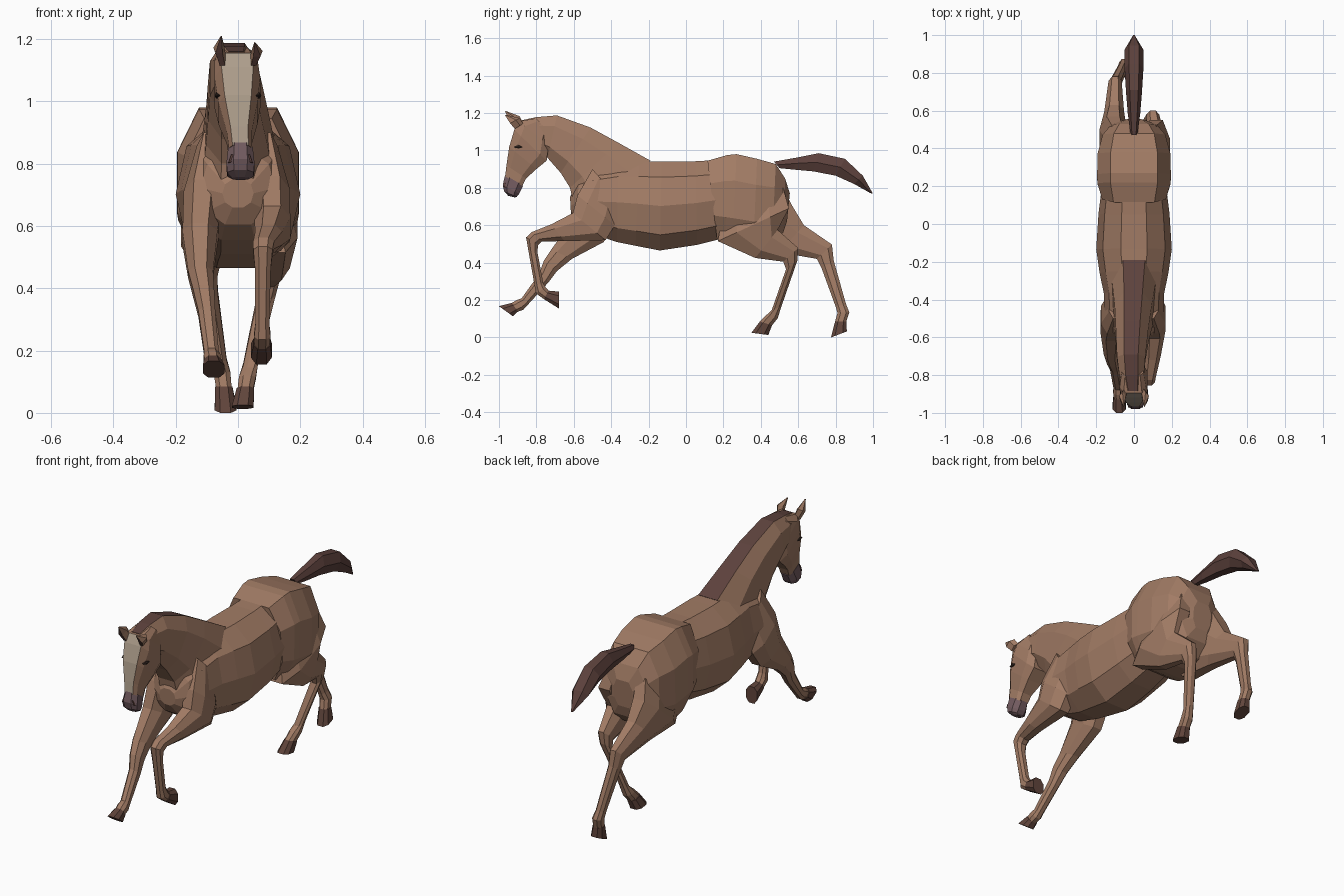
import bpy, bmesh
from math import sin, cos, pi, copysign
from mathutils import Vector


def material(name, rgb):
    m = bpy.data.materials.new(name)
    m.diffuse_color = (*rgb, 1)
    return m


COAT = material("coat", (0.36, 0.2, 0.13))
DARK = material("dark_hair", (0.11, 0.054, 0.046))
NOSE = material("muzzle_skin", (0.17, 0.105, 0.115))
HOOF = material("hoof_horn", (0.12, 0.06, 0.045))
PALE = material("pale_blaze", (0.42, 0.34, 0.26))
BLACK = material("eye_dark", (0.03, 0.018, 0.014))


def loft(name, rings, mat, n=8, power=0.85, wide=None, stripe=None, skip=0):
    """Skin rings given as (y1, z1, y2, z2, half width, x): the first point is the
    front/top outline, the second the back/bottom outline of the side profile.
    A smaller 'wide' broadens the flat strips along both outlines.
    A stripe material colours the strip of faces along the first outline."""
    bm = bmesh.new()
    loops = []
    for y1, z1, y2, z2, w, *x in rings:
        c = Vector((x[0] if x else 0, (y1 + y2) / 2, (z1 + z2) / 2))
        a = Vector((0, y1 - y2, z1 - z2)) / 2
        loop = []
        for i in range(n):
            t = 2 * pi * (i - 0.5) / n
            ca = copysign(abs(cos(t)) ** power, cos(t)) / cos(pi / n) ** power
            sa = copysign(abs(sin(t)) ** (wide or power), sin(t))
            loop.append(bm.verts.new(c + a * ca + Vector((w * sa, 0, 0))))
        loops.append(loop)
    for k, (r, s) in enumerate(zip(loops, loops[1:])):
        for i in range(n):
            j = (i + 1) % n
            f = bm.faces.new((r[i], r[j], s[j], s[i]))
            f.material_index = int(stripe is not None and i == 0 and k >= skip)
    bm.faces.new(loops[0])
    bm.faces.new(loops[-1])
    bmesh.ops.recalc_face_normals(bm, faces=bm.faces)
    me = bpy.data.meshes.new(name)
    bm.to_mesh(me)
    bm.free()
    for m in (mat, stripe):
        if m:
            me.materials.append(m)
    ob = bpy.data.objects.new(name, me)
    bpy.context.collection.objects.link(ob)
    return ob


# Barrel and chest
loft("torso", [
    (-.62, .75, -.615, .66, .05), (-.575, .84, -.58, .605, .12),
    (-.50, .90, -.50, .555, .155), (-.36, .935, -.37, .51, .16),
    (-.25, .94, -.27, .49, .182), (-.13, .94, -.14, .465, .2),
    (.05, .942, .06, .495, .188), (.2, .95, .2, .53, .17)], COAT, 10, 0.9)

# Croup and haunches
loft("hindquarters", [
    (.115, .945, .165, .53, .175), (.22, .975, .21, .505, .202),
    (.27, .98, .25, .495, .203), (.38, .955, .36, .48, .2),
    (.48, .927, .46, .50, .172), (.53, .85, .52, .56, .125),
    (.555, .77, .54, .62, .06)], COAT, 8, 1.0, 0.5)

# Neck with the mane as a dark strip along the crest
loft("neck_and_mane", [
    (-.19, .945, -.59, .66, .125), (-.36, 1.04, -.62, .80, .105, -.004),
    (-.51, 1.122, -.67, .88, .092, -.01), (-.69, 1.187, -.74, .96, .08, -.015),
    (-.80, 1.178, -.79, 1.0, .07, -.012), (-.885, 1.16, -.84, 1.05, .052, -.006)],
    COAT, 8, 0.8, None, DARK)

# Head with a pale blaze down the face, then the muzzle
loft("head", [
    (-.80, 1.172, -.74, 1.10, .06, -.008), (-.895, 1.155, -.735, 1.03, .072, -.006),
    (-.918, 1.11, -.745, .945, .076, -.002), (-.945, 1.02, -.80, .90, .064),
    (-.96, .92, -.855, .85, .042, .004), (-.967, .86, -.875, .81, .038, .008)],
    COAT, 8, 0.6, 0.42, PALE, skip=1)
loft("muzzle", [
    (-.967, .868, -.87, .812, .042, .008), (-.98, .815, -.892, .768, .048, .008),
    (-.972, .78, -.905, .752, .045, .008), (-.95, .757, -.915, .748, .028, .008)],
    NOSE, 8, 0.8)

for side, s in (("left", -1), ("right", 1)):
    lift = 0.02 if s < 0 else 0
    # Ears, eyes and nostrils
    loft(f"{side}_ear", [
        (-.915, 1.115, -.875, 1.14, .014, s * .05),
        (-.94, 1.145 + lift / 2, -.895, 1.17 + lift / 2, .019, s * .061),
        (-.968, 1.188 + lift, -.963, 1.19 + lift, .002, s * .054)],
        COAT, 5, 1, None, DARK)
    loft(f"{side}_eye", [
        (-.92, 1.02, -.915, 1.015, .008, s * .062),
        (-.898, 1.029, -.894, 1.01, .008, s * .067),
        (-.877, 1.02, -.875, 1.016, .006, s * .067)], BLACK, 6, 1)
    loft(f"{side}_nostril", [
        (-.973, .83, -.965, .825, .006, .008 + s * .026),
        (-.972, .805, -.955, .80, .007, .008 + s * .034)], DARK, 5, 1)


def leg(name, rings, sole):
    """A leg loft, and a hoof running from its last ring to the sole ring."""
    loft(name, rings, COAT, 8, 0.85)
    y1, z1, y2, z2, w, x = rings[-1]
    loft(name + "_hoof", [(y1, z1, y2, z2, w + .003, x), sole], HOOF, 8, 0.8)


# Front leg on the +x side, folded at the knee
leg("folded_front_leg", [
    (-.50, .90, -.36, .74, .045, .085), (-.58, .76, -.38, .60, .066, .105),
    (-.605, .665, -.43, .52, .062, .11),
    (-.72, .605, -.65, .515, .046, .098), (-.825, .563, -.77, .513, .036, .082),
    (-.855, .535, -.79, .495, .033, .08), (-.842, .46, -.795, .46, .027, .08),
    (-.81, .28, -.763, .29, .024, .078), (-.802, .235, -.75, .268, .028, .078),
    (-.76, .205, -.735, .25, .026, .077)],
    (-.68, .155, -.68, .245, .036, .075))

# Front leg on the -x side, reaching forward
leg("reaching_front_leg", [
    (-.50, .90, -.36, .74, .045, -.09), (-.58, .75, -.38, .60, .067, -.112),
    (-.62, .61, -.44, .51, .06, -.122),
    (-.72, .47, -.61, .42, .043, -.12), (-.76, .41, -.69, .355, .036, -.11),
    (-.785, .34, -.735, .295, .029, -.10), (-.88, .208, -.85, .17, .025, -.085),
    (-.905, .20, -.87, .148, .029, -.083), (-.93, .185, -.90, .137, .027, -.081)],
    (-1.0, .167, -.925, .113, .037, -.078))

# Hind leg on the +x side, tucked under the body
leg("tucked_hind_leg", [
    (.20, .68, .52, .80, .06, .09), (.17, .515, .55, .69, .078, .118),
    (.37, .425, .49, .575, .055, .115), (.52, .405, .60, .478, .036, .10),
    (.535, .365, .595, .41, .03, .093), (.458, .145, .51, .165, .025, .04),
    (.43, .12, .49, .102, .029, .03), (.395, .085, .46, .065, .027, .024)],
    (.35, .025, .44, .013, .037, .015))

# Hind leg on the -x side, pushing off
leg("pushing_hind_leg", [
    (.2, .60, .52, .80, .06, -.09), (.30, .475, .57, .70, .078, -.11),
    (.50, .455, .63, .60, .056, -.105), (.70, .42, .78, .497, .037, -.10),
    (.725, .37, .79, .41, .03, -.093), (.80, .165, .855, .18, .025, -.06),
    (.81, .13, .873, .135, .029, -.052), (.797, .085, .857, .085, .027, -.046)],
    (.775, .0, .86, .032, .037, -.04))

# Tail streaming behind
loft("tail", [
    (.47, .94, .50, .905, .02), (.60, .963, .57, .898, .033),
    (.71, .985, .68, .888, .042), (.85, .955, .80, .865, .05),
    (.945, .865, .90, .82, .05), (1.0, .768, .985, .772, .008)], DARK, 6, 0.9)
